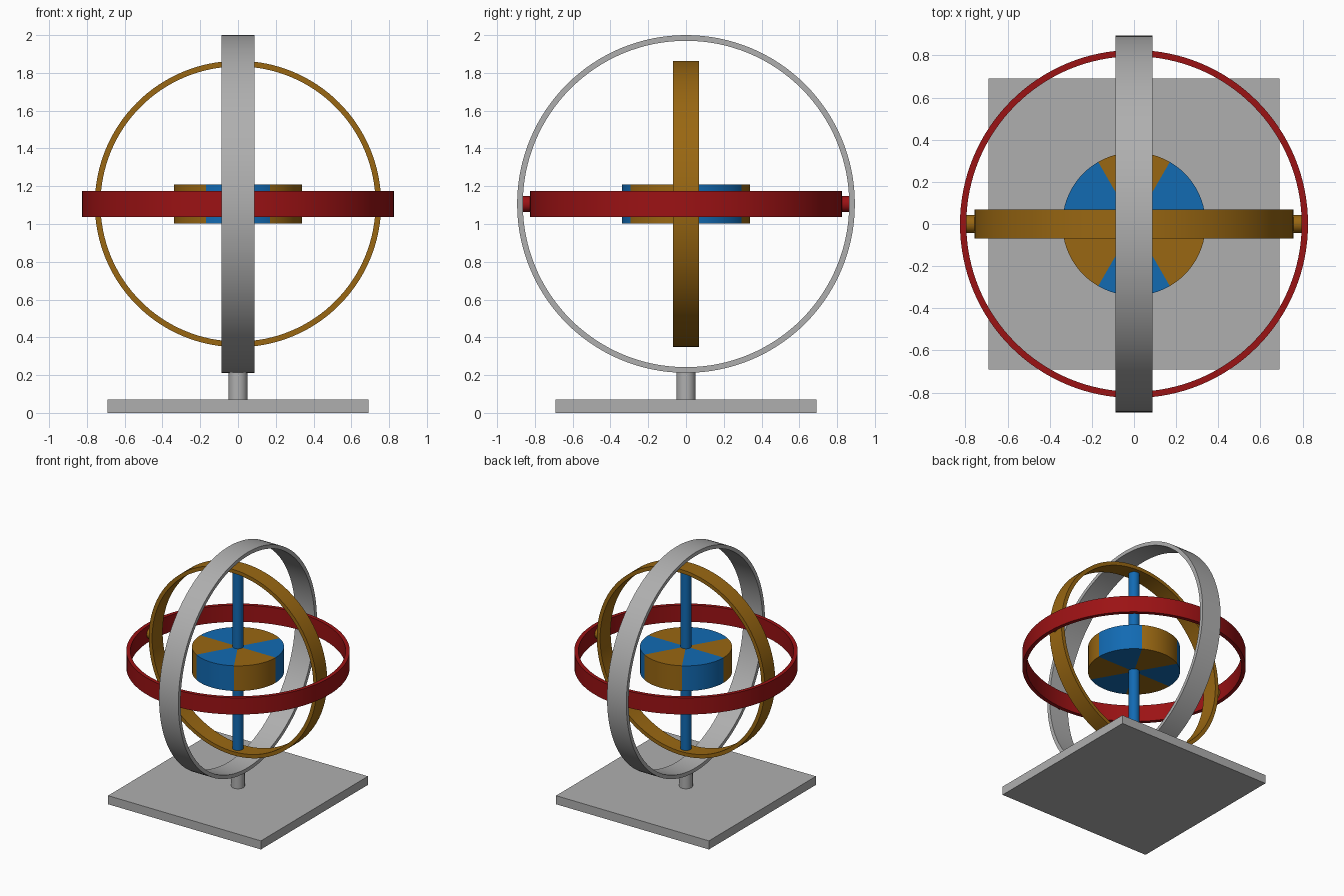
import bpy, bmesh, math
from mathutils import Matrix

if "Cube" in bpy.data.objects:
    bpy.data.objects.remove(bpy.data.objects["Cube"])

CENTRE = 1.106  # height of the common centre of all rings


def material(name, rgb):
    m = bpy.data.materials.new(name)
    m.diffuse_color = (*rgb, 1)
    m.use_nodes = True
    m.node_tree.nodes["Principled BSDF"].inputs["Base Color"].default_value = m.diffuse_color
    return m


GREY = material("grey metal", (0.43, 0.43, 0.43))
RED = material("dark red", (0.33, 0.006, 0.007))
GOLD = material("ochre gold", (0.32, 0.136, 0.006))
BLUE = material("strong blue", (0.006, 0.145, 0.45))

TO_X = Matrix.Rotation(math.pi / 2, 4, 'Y')
TO_Y = Matrix.Rotation(math.pi / 2, 4, 'X')
UPRIGHT = Matrix.Identity(4)


def finish(bm, name, mats, matrix):
    bmesh.ops.recalc_face_normals(bm, faces=bm.faces)
    bm.transform(matrix)
    me = bpy.data.meshes.new(name)
    bm.to_mesh(me)
    bm.free()
    for m in mats:
        me.materials.append(m)
    ob = bpy.data.objects.new(name, me)
    bpy.context.collection.objects.link(ob)
    bpy.ops.object.select_all(action='DESELECT')
    ob.select_set(True)
    bpy.context.view_layer.objects.active = ob
    bpy.ops.object.shade_smooth_by_angle(angle=math.radians(30))
    return ob


def band(name, outer, inner, half, mat, turn):
    """Flat hoop: a rectangle spun around its axis."""
    bm = bmesh.new()
    n = 128
    loops = []
    for i in range(n):
        a = 2 * math.pi * i / n
        loops.append([bm.verts.new((r * math.cos(a), r * math.sin(a), z))
                      for r, z in ((outer, -half), (outer, half),
                                   (inner, half), (inner, -half))])
    for i in range(n):
        p, q = loops[i], loops[(i + 1) % n]
        for k in range(4):
            j = (k + 1) % 4
            bm.faces.new((p[k], q[k], q[j], p[j]))
    return finish(bm, name, [mat], Matrix.Translation((0, 0, CENTRE)) @ turn)


def rod(name, radius, start, end, mat, turn=UPRIGHT, z=0):
    bm = bmesh.new()
    bmesh.ops.create_cone(bm, cap_ends=True, segments=48, radius1=radius,
                          radius2=radius, depth=end - start,
                          matrix=Matrix.Translation((0, 0, (start + end) / 2)))
    return finish(bm, name, [mat], Matrix.Translation((0, 0, z)) @ turn)


# Square base and short post
bm = bmesh.new()
bmesh.ops.create_cube(bm, size=1, matrix=Matrix.Translation((0, 0, 0.035))
                      @ Matrix.Diagonal((1.38, 1.38, 0.07, 1)))
finish(bm, "base_plate", [GREY], UPRIGHT)
rod("post", 0.05, 0.07, 0.225, GREY)

# Three nested gimbal rings
band("outer_ring", 0.894, 0.864, 0.087, GREY, TO_X)
band("middle_ring", 0.826, 0.796, 0.068, RED, UPRIGHT)
band("inner_ring", 0.758, 0.728, 0.068, GOLD, TO_Y)

# Pivot pins joining each ring to the next one out
for side, label in ((1, "a"), (-1, "b")):
    s = sorted((0.815 * side, 0.866 * side))
    rod("middle_pivot_" + label, 0.042, s[0], s[1], RED, TO_Y, CENTRE)
    s = sorted((0.745 * side, 0.798 * side))
    rod("inner_pivot_" + label, 0.042, s[0], s[1], GOLD, TO_X, CENTRE)

# Spinning shaft
rod("shaft", 0.041, -0.735, 0.735, BLUE, UPRIGHT, CENTRE)

# Rotor disc with six alternating wedges
bm = bmesh.new()
bmesh.ops.create_cone(bm, cap_ends=True, cap_tris=True, segments=96,
                      radius1=0.34, radius2=0.34, depth=0.205,
                      matrix=Matrix.Rotation(math.pi / 2, 4, 'Z'))
for f in bm.faces:
    c = f.calc_center_median()
    wedge = int((math.atan2(c.y, c.x) % (2 * math.pi)) / (math.pi / 3))
    f.material_index = wedge % 2
finish(bm, "rotor", [BLUE, GOLD], Matrix.Translation((0, 0, CENTRE)))
